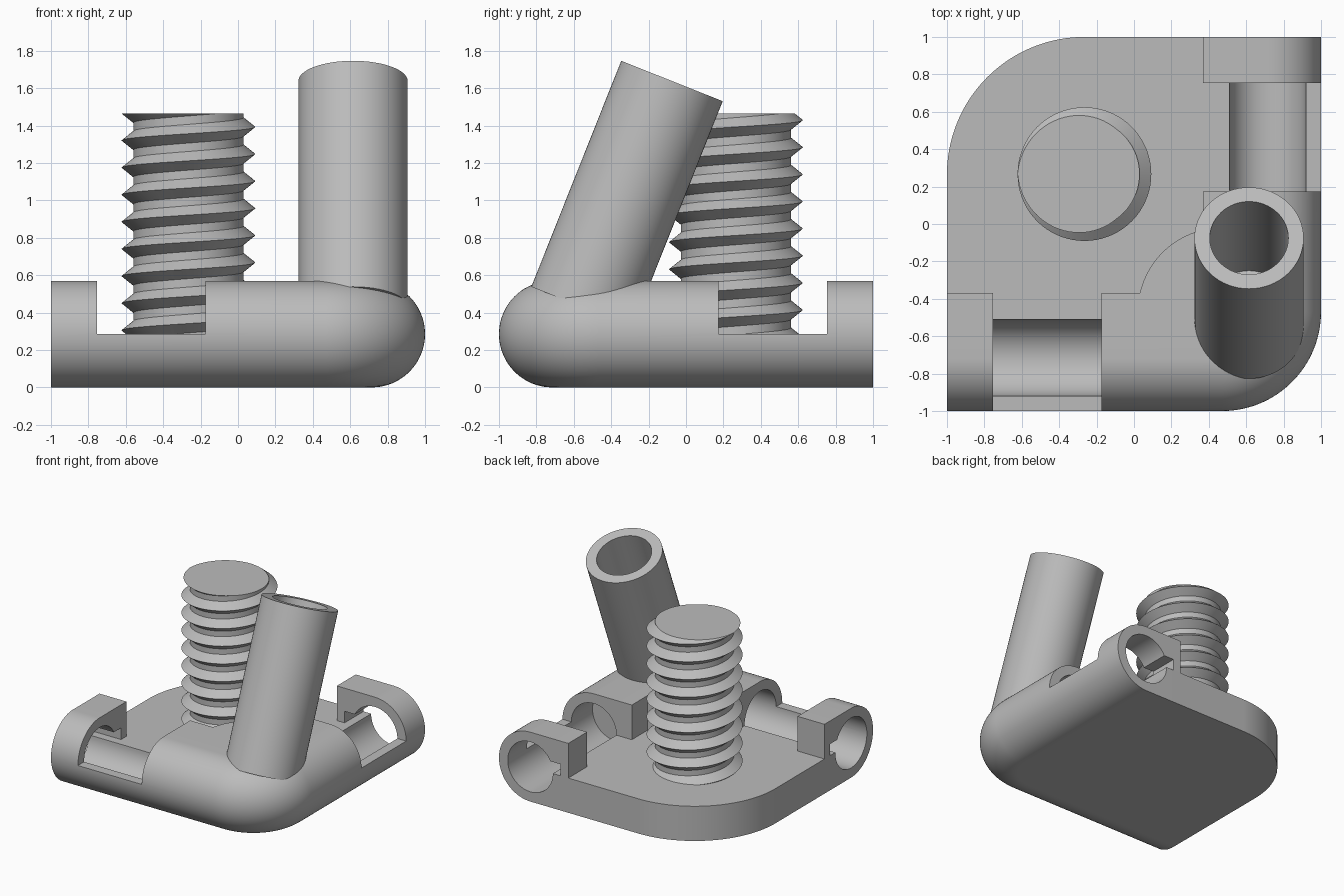
import bpy, bmesh
from math import sin, cos, pi, radians, tau, atan2
from mathutils import Matrix, Vector

cube = bpy.data.objects.get("Cube")
if cube:
    bpy.data.objects.remove(cube, do_unlink=True)

# Shared dimensions
RAIL_R = 0.285           # outer radius of the rails, also the plate thickness
TOP = 2 * RAIL_R
BORE_R = 0.205
CORNER = 0.47            # centre of the rounded front corner is (CORNER, -CORNER)
INNER = 0.37             # inner edge of the raised blocks
RECESS = (-0.755, -0.175)
POST = (-0.265, 0.267)

grey = bpy.data.materials.new("light grey")
grey.use_nodes = True
grey.diffuse_color = (0.5, 0.5, 0.5, 1)
grey.node_tree.nodes["Principled BSDF"].inputs["Base Color"].default_value = (0.5, 0.5, 0.5, 1)


def finish(name, bm):
    bmesh.ops.remove_doubles(bm, verts=bm.verts, dist=1e-5)
    bmesh.ops.recalc_face_normals(bm, faces=bm.faces)
    mesh = bpy.data.meshes.new(name)
    bm.to_mesh(mesh)
    bm.free()
    mesh.materials.append(grey)
    obj = bpy.data.objects.new(name, mesh)
    bpy.context.collection.objects.link(obj)
    return obj


def activate(obj):
    bpy.ops.object.select_all(action='DESELECT')
    obj.select_set(True)
    bpy.context.view_layer.objects.active = obj


def smooth(obj):
    activate(obj)
    bpy.ops.object.shade_smooth_by_angle(angle=radians(30))


def arc(cx, cy, r, start, end, steps=32):
    angles = [radians(start + (end - start) * i / steps) for i in range(steps + 1)]
    return [(cx + r * cos(a), cy + r * sin(a)) for a in angles]


def bridge(bm, rings, closed):
    """Join consecutive rings of vertices with quads."""
    for a, b in zip(rings, rings[1:]):
        n = len(a)
        for i in range(n if closed else n - 1):
            j = (i + 1) % n
            bm.faces.new((a[i], a[j], b[j], b[i]))


def prism(name, outline, z0, z1):
    bm = bmesh.new()
    rings = [[bm.verts.new((x, y, z)) for x, y in outline] for z in (z0, z1)]
    bridge(bm, rings, True)
    for ring in rings:
        bm.faces.new(ring)
    return finish(name, bm)


def box(name, x0, x1, y0, y1, z0, z1, swap=False):
    """Box, optionally reflected across the diagonal of the plate."""
    if swap:
        x0, x1, y0, y1 = -y1, -y0, -x1, -x0
    return prism(name, [(x0, y0), (x1, y0), (x1, y1), (x0, y1)], z0, z1)


def bore(swap):
    bm = bmesh.new()
    x0, x1 = -1.1, 0.1
    axis_y = RAIL_R - 1
    place = Matrix.Translation(((x0 + x1) / 2, axis_y, RAIL_R)) @ Matrix.Rotation(pi / 2, 4, 'Y')
    bmesh.ops.create_cone(bm, cap_ends=True, segments=64, radius1=BORE_R,
                          radius2=BORE_R, depth=x1 - x0, matrix=place)
    if swap:
        for v in bm.verts:
            v.co = Vector((-v.co.y, -v.co.x, v.co.z))
    return finish("bore_cutter", bm)


def cut(obj, cutter):
    mod = obj.modifiers.new("cut", 'BOOLEAN')
    mod.operation = 'DIFFERENCE'
    mod.solver = 'EXACT'
    mod.object = cutter
    activate(obj)
    bpy.ops.object.modifier_apply(modifier=mod.name)


# Base plate with one large rounded corner
smooth(prism("base_plate",
             [(-1, -CORNER), (CORNER, -CORNER), (CORNER, 1)]
             + arc(-0.265, 0.265, 0.735, 90, 180, 48), 0, RAIL_R))

# Rounded rail swept around the front corner
bm = bmesh.new()
bend = 1 - CORNER - RAIL_R
profile = [(0, 0)] + arc(bend, RAIL_R, RAIL_R, -90, 90, 40) + [(0, TOP)]
stations = [(-1, -CORNER, -90)]
stations += [(CORNER, -CORNER, -90 + 90 * i / 32) for i in range(33)]
stations += [(CORNER, 1, 0)]
rings = []
for x, y, deg in stations:
    c, s = cos(radians(deg)), sin(radians(deg))
    rings.append([bm.verts.new((x + u * c, y + u * s, z)) for u, z in profile])
bridge(bm, rings, True)
bm.faces.new(rings[0])
bm.faces.new(rings[-1])
rail = finish("rounded_rail", bm)

# Raised shoulder behind the corner
shoulder_r = 0.45
edge = CORNER - INNER
foot = CORNER - (shoulder_r ** 2 - edge ** 2) ** 0.5
a0 = atan2(edge, foot - CORNER) * 180 / pi
smooth(prism("shoulder_block",
             [(RECESS[1], -CORNER), (CORNER, -CORNER), (CORNER, -RECESS[1]), (INNER, -RECESS[1])]
             + arc(CORNER, -CORNER, shoulder_r, 270 - a0, a0)
             + [(RECESS[1], -INNER)], RAIL_R, TOP))

# Collars, bores, open recesses and keyways on both sides
for swap, side in ((False, "front"), (True, "side")):
    collar = box(side + "_collar_block", -1, RECESS[0], -CORNER, -INNER, RAIL_R, TOP, swap)
    hole = bore(swap)
    gap = box("recess_cutter", *RECESS, -1.2, -0.3, RAIL_R, 1, swap)
    keyway = box("keyway_cutter", -1.1, -0.7, -0.6, -0.44, RAIL_R, 0.38, swap)
    for cutter in (hole, gap, keyway):
        cut(rail, cutter)
    cut(collar, keyway)
    smooth(collar)
    for cutter in (hole, gap, keyway):
        bpy.data.objects.remove(cutter, do_unlink=True)
smooth(rail)

# Leaning hollow tube with a blind bore
bm = bmesh.new()
outer, inner, floor, length = 0.292, 0.21, -1.0, -1.3
turn = [(0, length), (outer, length), (outer, 0), (inner, 0), (inner, floor), (0, floor)]
rings = []
for i in range(65):
    a = tau * i / 64
    rings.append([bm.verts.new((r * cos(a), r * sin(a), h)) for r, h in turn])
bridge(bm, rings, False)
bm.transform(Matrix.Translation((0.615, -0.075, 1.638)) @ Matrix.Rotation(radians(-21.7), 4, 'X'))
smooth(finish("leaning_tube", bm))

# Threaded post: helical rows clipped flat at top and bottom
PITCH, HALF, CORE, DEPTH = 0.145, 0.05, 0.295, 0.0625
LOW, HIGH = 0.25, 1.465
bm = bmesh.new()
SEG = 72
columns = []
for i in range(SEG + 1):
    a = pi + tau * i / SEG
    column = []
    for k in range(-10, 3):
        crest = HIGH + PITCH * (k + i / SEG)
        for off in (-HALF, 0, HALF):
            z = min(max(crest + off, LOW), HIGH)
            phase = (z - HIGH) / PITCH - i / SEG
            dist = abs(phase - round(phase)) * PITCH
            r = CORE + DEPTH * max(0, 1 - dist / HALF)
            column.append(bm.verts.new((POST[0] + r * cos(a), POST[1] + r * sin(a), z)))
    columns.append(column)
bridge(bm, columns, False)
bmesh.ops.remove_doubles(bm, verts=bm.verts, dist=1e-5)
bmesh.ops.holes_fill(bm, edges=[e for e in bm.edges if e.is_boundary], sides=0)
smooth(finish("threaded_post", bm))
